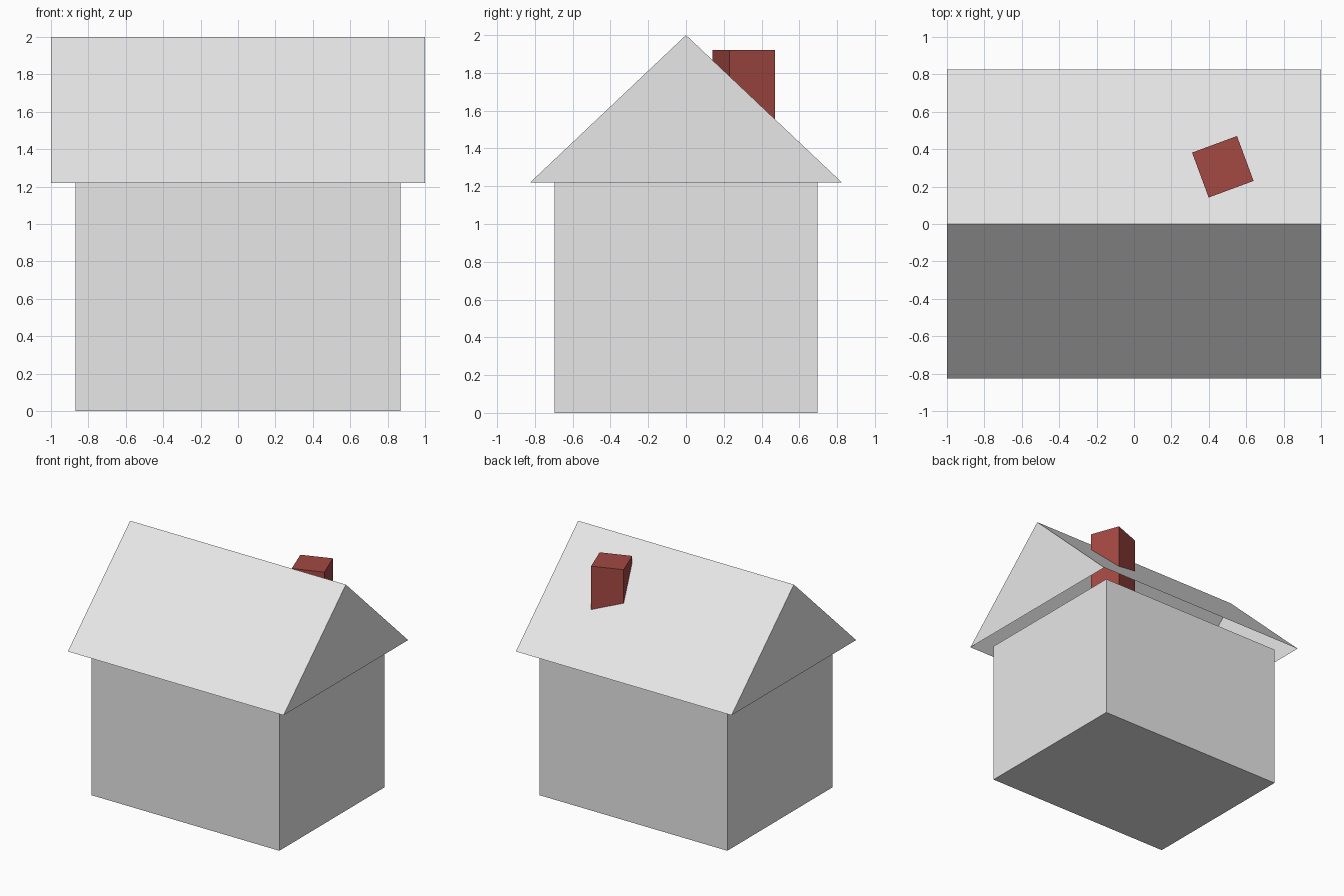
import bpy
import bmesh
import math
from mathutils import Matrix

default = bpy.data.objects.get("Cube")
if default:
    bpy.data.objects.remove(default, do_unlink=True)


def material(name, rgb):
    mat = bpy.data.materials.new(name)
    mat.use_nodes = True
    colour = (*rgb, 1)
    mat.diffuse_color = colour
    mat.node_tree.nodes["Principled BSDF"].inputs["Base Color"].default_value = colour
    return mat


def add_object(name, bm, mat):
    bmesh.ops.recalc_face_normals(bm, faces=bm.faces)
    mesh = bpy.data.meshes.new(name)
    bm.to_mesh(mesh)
    bm.free()
    mesh.materials.append(mat)
    obj = bpy.data.objects.new(name, mesh)
    bpy.context.collection.objects.link(obj)
    return obj


def box(name, size, centre, mat, turn=0):
    bm = bmesh.new()
    place = (Matrix.Translation(centre) @ Matrix.Rotation(turn, 4, "Z")
             @ Matrix.Diagonal((*size, 1)))
    bmesh.ops.create_cube(bm, size=1, matrix=place)
    return add_object(name, bm, mat)


grey = material("light grey", (0.8, 0.8, 0.8))
brick = material("brick red", (0.37, 0.066, 0.055))

EAVE = 1.22
RIDGE = 2.0
ROOF_HALF_DEPTH = 0.825

# Walls
box("walls", (1.74, 1.39, EAVE), (0, 0, EAVE / 2), grey)

# Roof: gabled shell, open underneath
bm = bmesh.new()
profile = [(-ROOF_HALF_DEPTH, EAVE), (0, RIDGE), (ROOF_HALF_DEPTH, EAVE)]
right, left = [[bm.verts.new((x, y, z)) for y, z in profile] for x in (-1, 1)]
for i in range(2):
    bm.faces.new((right[i], left[i], left[i + 1], right[i + 1]))
bm.faces.new(right)
bm.faces.new(left)
add_object("roof", bm, grey)

# Chimney, turned and passing through the back slope
CHIMNEY_BASE, CHIMNEY_TOP = 1.25, 1.92
box("chimney", (0.256, 0.256, CHIMNEY_TOP - CHIMNEY_BASE),
    (0.475, 0.306, (CHIMNEY_BASE + CHIMNEY_TOP) / 2), brick, math.radians(20.3))
